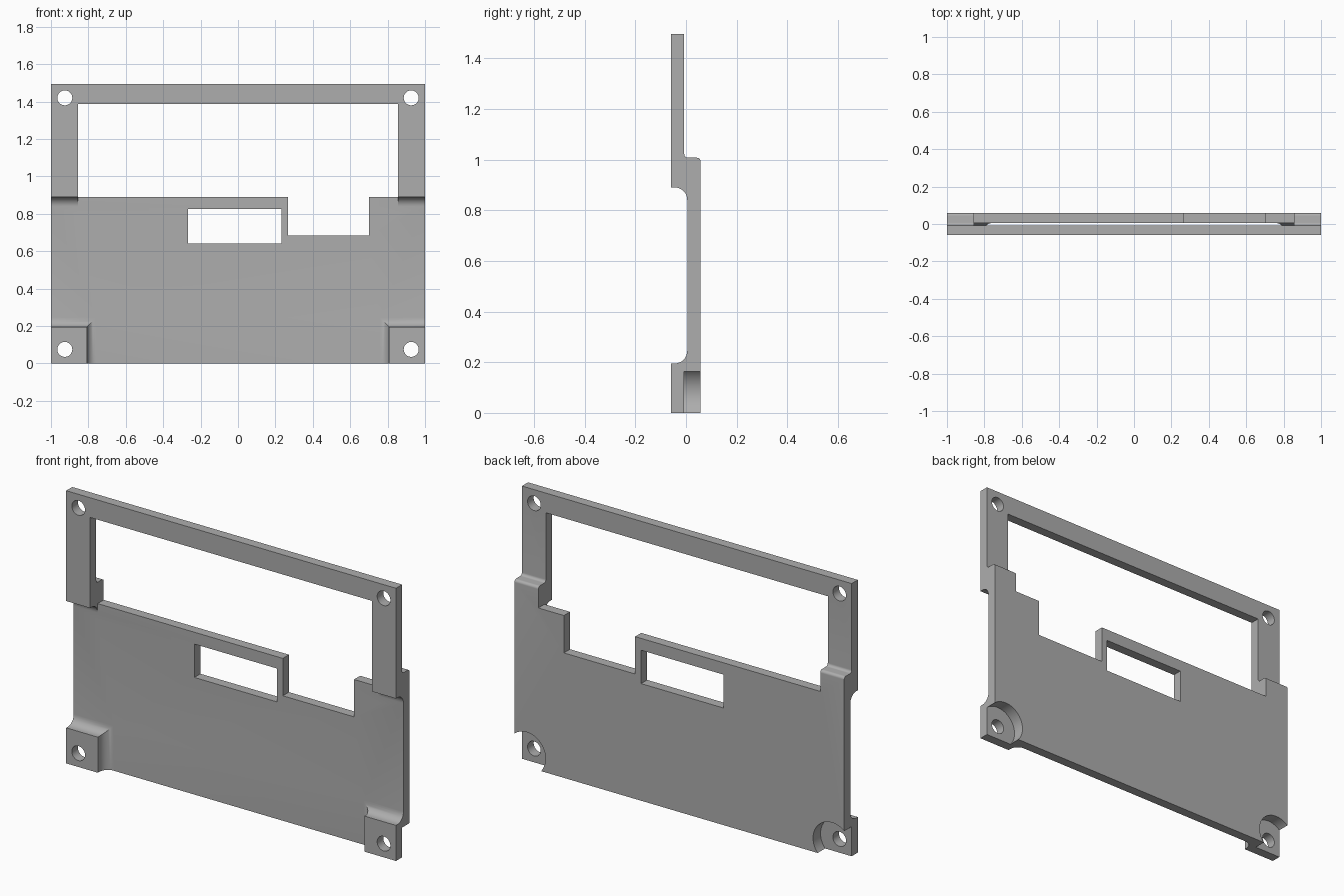
import bpy, bmesh
from math import sin, cos, pi, radians

if "Cube" in bpy.data.objects:
    bpy.data.objects.remove(bpy.data.objects["Cube"])

WIDTH, HEIGHT = 1.0, 1.495                     # half width, full height
FRONT, FRAME_BACK = -0.06, -0.007              # frame slab depth
PLATE_FRONT, BACK = 0.005, 0.058               # plate slab depth
OPEN_X, PLATE_TOP, OPEN_TOP = 0.855, 0.89, 1.387
R = 0.05                                       # large fillet radius

grey = bpy.data.materials.new("mid grey")
grey.use_nodes = True
COLOUR = (0.42, 0.42, 0.42, 1)
grey.diffuse_color = COLOUR
grey.node_tree.nodes["Principled BSDF"].inputs["Base Color"].default_value = COLOUR


def make(name, bm):
    bmesh.ops.recalc_face_normals(bm, faces=bm.faces)
    mesh = bpy.data.meshes.new(name)
    bm.to_mesh(mesh)
    bm.free()
    mesh.materials.append(grey)
    ob = bpy.data.objects.new(name, mesh)
    bpy.context.collection.objects.link(ob)
    return ob


def loft(name, rings):
    """Solid skinned through matching closed rings, capped at both ends."""
    bm = bmesh.new()
    loops = [[bm.verts.new(p) for p in ring] for ring in rings]
    n = len(loops[0])
    for a, b in zip(loops, loops[1:]):
        for i in range(n):
            j = (i + 1) % n
            bm.faces.new((a[i], a[j], b[j], b[i]))
    bm.faces.new(loops[0])
    bm.faces.new(loops[-1])
    return make(name, bm)


def box(name, x0, x1, y0, y1, z0, z1):
    return loft(name, [[(x0, y, z0), (x1, y, z0), (x1, y, z1), (x0, y, z1)] for y in (y0, y1)])


def cylinder(name, x, z, r, y0, y1, n=48):
    ring = [(x + r * cos(2 * pi * i / n), z + r * sin(2 * pi * i / n)) for i in range(n)]
    return loft(name, [[(a, y, b) for a, b in ring] for y in (y0, y1)])


def arc(cy, cz, r, start, end, n=8):
    steps = [radians(start + (end - start) * i / n) for i in range(n + 1)]
    return [(cy + r * cos(t), cz + r * sin(t)) for t in steps]


def combine(body, tool, operation):
    mod = body.modifiers.new(tool.name, "BOOLEAN")
    mod.operation, mod.object, mod.solver = operation, tool, "EXACT"
    bpy.context.view_layer.objects.active = body
    bpy.ops.object.modifier_apply(modifier=mod.name)
    bpy.data.objects.remove(tool)


# Stepped side profile swept across the full width
step = 1.007
profile = [(FRONT, HEIGHT), (FRONT, PLATE_TOP)]
profile += arc(PLATE_FRONT - R, PLATE_TOP - R, R, 90, 0)
profile += [(PLATE_FRONT, 0), (BACK, 0)]
profile += arc(BACK - 0.015, step - 0.015, 0.015, 0, 90)
profile += arc(FRAME_BACK + 0.015, step + 0.015, 0.015, 270, 180)
profile += [(FRAME_BACK, HEIGHT)]
panel = loft("mounting_panel", [[(x, y, z) for y, z in profile] for x in (-WIDTH, WIDTH)])

# Large opening, with the step fillet kept only under the side arms
combine(panel, box("opening", -OPEN_X, OPEN_X, -0.2, 0.2, PLATE_TOP, OPEN_TOP), "DIFFERENCE")
combine(panel, box("fillet_trim", -OPEN_X, OPEN_X, -0.2, PLATE_FRONT, 0.8, 0.95), "DIFFERENCE")

# Notch in the plate edge and the small window
combine(panel, box("notch", 0.268, 0.7, -0.2, 0.2, 0.685, 0.95), "DIFFERENCE")
combine(panel, box("window", -0.268, 0.232, -0.2, 0.2, 0.642, 0.825), "DIFFERENCE")

# Lower corner bosses flaring into the plate
for side in (-1, 1):
    sections = [(0, FRONT)]
    sections += [(R * (1 - cos(t)), PLATE_FRONT - R + R * sin(t))
                 for t in (radians(90 * i / 8) for i in range(9))]
    sections += [(R, 0.03)]
    rings = []
    for d, y in sections:
        inner, top = 0.808 - d, 0.195 + d
        rings.append([(side * x, y, z) for x, z in
                      ((inner, 0), (WIDTH, 0), (WIDTH, top), (inner, top))])
    combine(panel, loft("corner_boss", rings), "UNION")

# Rear screw recesses and the four through holes
for x in (-0.926, 0.926):
    combine(panel, cylinder("screw_recess", x, 0.075, 0.115, FRAME_BACK, 0.2), "DIFFERENCE")
    for z in (0.075, 1.42):
        combine(panel, cylinder("screw_hole", x, z, 0.04, -0.2, 0.2), "DIFFERENCE")

bpy.ops.object.select_all(action="DESELECT")
panel.select_set(True)
bpy.context.view_layer.objects.active = panel
bpy.ops.object.shade_smooth_by_angle(angle=radians(30))
